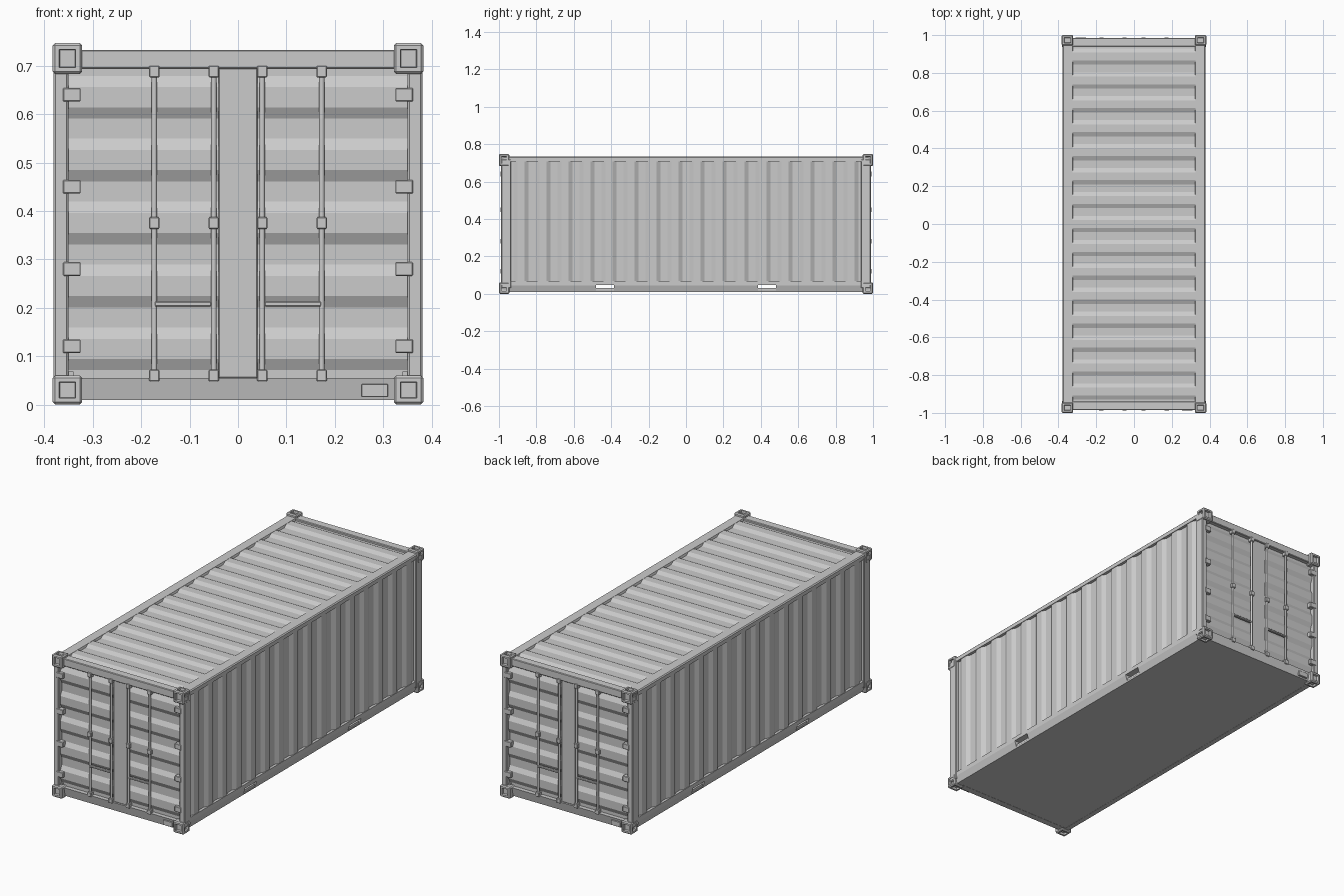
import bpy, bmesh
from mathutils import Vector

if "Cube" in bpy.data.objects:
    bpy.data.objects.remove(bpy.data.objects["Cube"])


def finish(name, bm):
    me = bpy.data.meshes.new(name)
    bm.to_mesh(me)
    bm.free()
    ob = bpy.data.objects.new(name, me)
    bpy.context.collection.objects.link(ob)
    return ob


def box(name, x, y, z, bevel=0.0):
    bm = bmesh.new()
    bmesh.ops.create_cube(bm, size=1)
    for v in bm.verts:
        for i, r in enumerate((x, y, z)):
            lo, hi = min(r), max(r)
            v.co[i] = lo if v.co[i] < 0 else hi
    if bevel:
        bmesh.ops.bevel(bm, geom=bm.edges[:], offset=bevel, segments=1, affect='EDGES')
    return finish(name, bm)


def prism(name, profile, y0, y1):
    """Extrude an x/z profile along y."""
    bm = bmesh.new()
    f = bm.faces.new([bm.verts.new((x, y0, z)) for x, z in profile])
    r = bmesh.ops.extrude_face_region(bm, geom=[f])
    for v in r['geom']:
        if isinstance(v, bmesh.types.BMVert):
            v.co.y = y1
    bmesh.ops.recalc_face_normals(bm, faces=bm.faces[:])
    return finish(name, bm)


def corrugated(name, u0, u1, w0, w1, crest, valley, ribs, place, outward):
    """Trapezoidal sheet: ribs repeat along u, run straight along w."""
    p = (u1 - u0) / ribs
    prof = [(u0, valley)]
    for i in range(ribs):
        a = u0 + i * p
        prof += [(a + p * 0.16, valley), (a + p * 0.34, crest),
                 (a + p * 0.66, crest), (a + p * 0.84, valley)]
    prof.append((u1, valley))
    bm = bmesh.new()
    rows = [[bm.verts.new(place(u, w, d)) for u, d in prof] for w in (w0, w1)]
    for i in range(len(prof) - 1):
        f = bm.faces.new((rows[0][i], rows[0][i + 1], rows[1][i + 1], rows[1][i]))
        f.normal_update()
        if f.normal.dot(Vector(outward)) < 0:
            f.normal_flip()
    return finish(name, bm)


def bar(name, x, y, z0, z1, r):
    bm = bmesh.new()
    bmesh.ops.create_cone(bm, cap_ends=True, segments=8, radius1=r, radius2=r, depth=z1 - z0)
    bmesh.ops.translate(bm, verts=bm.verts[:], vec=(x, y, (z0 + z1) / 2))
    ob = finish(name, bm)
    for f in ob.data.polygons:
        f.use_smooth = len(f.vertices) == 4
    return ob


def casting(sx, sy, top):
    z = (0.683, 0.747) if top else (0.0, 0.06)
    ob = box("corner_casting", (sx * 0.322, sx * 0.383), (sy * 0.945, sy * 1.0), z, 0.005)
    bm = bmesh.new()
    bm.from_mesh(ob.data)
    bm.normal_update()
    # sunken lifting holes on the three exposed faces
    out = [Vector((sx, 0, 0)), Vector((0, sy, 0)), Vector((0, 0, 1 if top else -1))]
    faces = [f for f in bm.faces if any(f.normal.dot(o) > 0.99 for o in out)]
    bmesh.ops.inset_individual(bm, faces=faces, thickness=0.012)
    bmesh.ops.inset_individual(bm, faces=faces, thickness=0.002, depth=-0.012)
    bm.to_mesh(ob.data)
    bm.free()


# Roof sheet and floor
corrugated("roof_sheet", -0.95, 0.95, -0.328, 0.328, 0.732, 0.722, 15,
           lambda u, w, d: (w, u, d), (0, 0, 1))
box("floor", (-0.365, 0.365), (-0.97, 0.97), (0.010, 0.03))

# Fork pocket cutters
pockets = [box("pocket_cutter", (-0.5, 0.5), (s * 0.385, s * 0.48), (0.017, 0.047))
           for s in (-1, 1)]
for c in pockets:
    c.hide_render = True
    c.hide_viewport = True
    c.display_type = 'WIRE'

for sx in (-1, 1):
    # Side wall and long rails
    corrugated("side_wall", -0.94, 0.94, 0.06, 0.715, 0.376, 0.364, 16,
               lambda u, w, d: (sx * d, u, w), (sx, 0, 0))
    prism("top_rail", [(sx * x, z) for x, z in
          ((0.322, 0.722), (0.326, 0.733), (0.374, 0.733), (0.379, 0.728), (0.379, 0.708), (0.36, 0.708))],
          -0.975, 0.975)
    rail = prism("bottom_rail", [(sx * x, z) for x, z in
                 ((0.340, 0.009), (0.366, 0.009), (0.378, 0.045), (0.378, 0.068), (0.340, 0.068))],
                 -0.975, 0.975)
    for c in pockets:
        m = rail.modifiers.new("pocket", 'BOOLEAN')
        m.operation = 'DIFFERENCE'
        m.solver = 'EXACT'
        m.object = c
    for sy in (-1, 1):
        # Corner posts and castings
        box("corner_post", (sx * 0.35, sx * 0.381), (sy * 0.935, sy * 0.988), (0.03, 0.72), 0.004)
        for top in (False, True):
            casting(sx, sy, top)

for sy in (-1, 1):
    # End frame: header, sill and ribbed door sheet
    box("door_header", (-0.34, 0.34), (sy * 0.94, sy * 0.984), (0.693, 0.733), 0.003)
    sill = prism("door_sill", [(-0.34, 0.009), (0.34, 0.009), (0.34, 0.055), (-0.34, 0.055)],
                 sy * 0.94, sy * 0.984)
    for v in sill.data.vertices:
        if abs(v.co.y) > 0.97 and v.co.z < 0.02:
            v.co.y = sy * 0.974
    corrugated("door_sheet", 0.05, 0.70, -0.352, 0.352, 0.974, 0.962, 5,
               lambda u, w, d: (w, sy * d, u), (0, sy, 0))
    box("door_seam", (-0.04, 0.04), (sy * 0.955, sy * 0.976), (0.055, 0.695), 0.002)
    for sx in (-1, 1):
        # Locking bars with cam brackets
        for x in (0.05, 0.173):
            bar("lock_bar", sx * x, sy * 0.979, 0.055, 0.695, 0.006)
            for z in (0.06, 0.375, 0.688):
                box("bar_bracket", (sx * x - 0.011, sx * x + 0.011),
                    (sy * 0.965, sy * 0.988), (z - 0.012, z + 0.012), 0.002)
        # Handles
        box("lock_handle", (sx * 0.055, sx * 0.172), (sy * 0.972, sy * 0.986),
            (0.203, 0.213), 0.002)
        # Hinges
        for z in (0.12, 0.28, 0.45, 0.64):
            box("hinge", (sx * 0.325, sx * 0.362), (sy * 0.965, sy * 0.991),
                (z - 0.014, z + 0.014), 0.002)
    # Sill plate
    box("sill_plate", (-sy * 0.255, -sy * 0.31), (sy * 0.97, sy * 0.987), (0.016, 0.042), 0.001)
